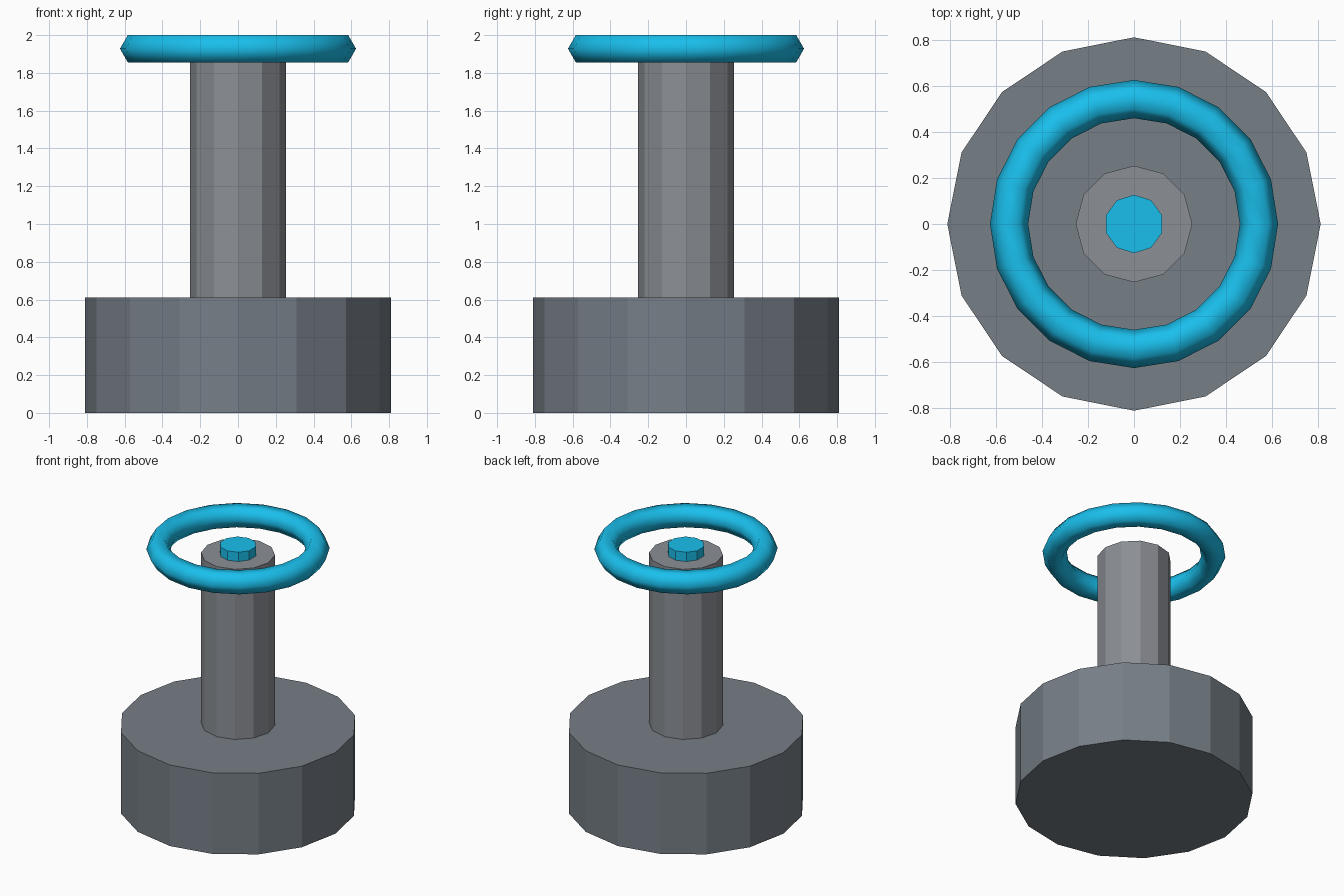
import bpy

if "Cube" in bpy.data.objects:
    bpy.data.objects.remove(bpy.data.objects["Cube"])


def material(name, color):
    mat = bpy.data.materials.new(name)
    mat.diffuse_color = (*color, 1)
    mat.use_nodes = True
    mat.node_tree.nodes["Principled BSDF"].inputs["Base Color"].default_value = mat.diffuse_color
    return mat


blue = material("blue", (0.01, 0.52, 0.84))
slate = material("slate", (0.18, 0.21, 0.24))
steel = material("steel", (0.26, 0.275, 0.30))


def cylinder(name, sides, radius, z0, z1, mat):
    bpy.ops.mesh.primitive_cylinder_add(vertices=sides, radius=radius, depth=z1 - z0,
                                        location=(0, 0, (z0 + z1) / 2))
    obj = bpy.context.object
    obj.name = name
    obj.data.materials.append(mat)
    return obj


# Heavy faceted foot and upright post
cylinder("base", 16, 0.81, 0, 0.61, slate)
cylinder("post", 12, 0.253, 0.61, 1.89, steel)

# Small coloured button on top of the post
cylinder("button", 10, 0.127, 1.89, 1.96, blue)

# Floating smooth ring with a six-sided section
bpy.ops.mesh.primitive_torus_add(major_segments=20, minor_segments=6,
                                 major_radius=0.542, minor_radius=0.083,
                                 location=(0, 0, 1.928))
ring = bpy.context.object
ring.name = "ring"
ring.data.materials.append(blue)
bpy.ops.object.shade_smooth()
